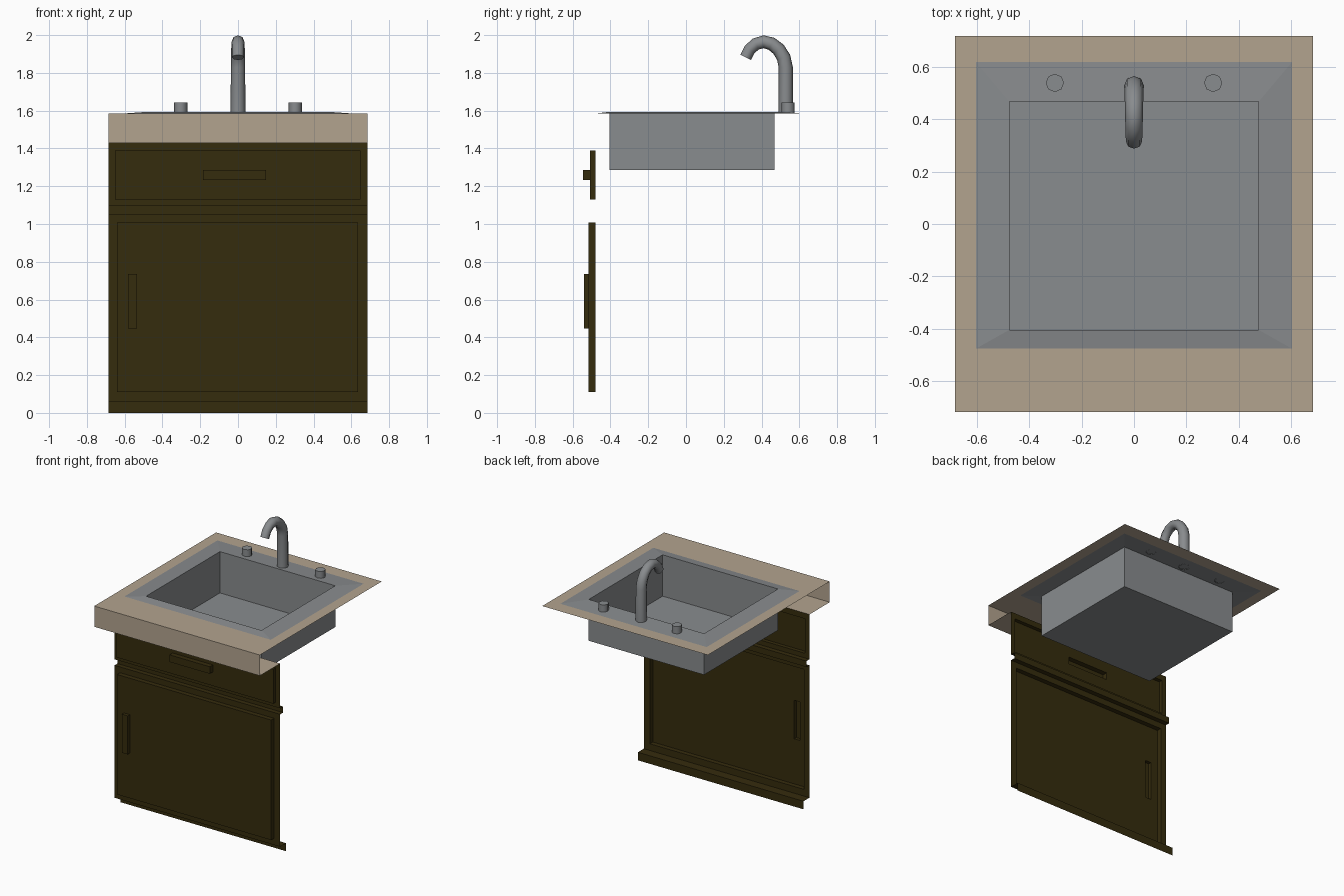
import bpy, bmesh, math
from mathutils import Vector

if "Cube" in bpy.data.objects:
    bpy.data.objects.remove(bpy.data.objects["Cube"])


def material(name, rgb):
    m = bpy.data.materials.new(name)
    m.diffuse_color = (*rgb, 1)
    m.use_nodes = True
    m.node_tree.nodes["Principled BSDF"].inputs["Base Color"].default_value = m.diffuse_color
    return m


WOOD = material("dark wood", (0.036, 0.025, 0.004))
STONE = material("beige counter", (0.45, 0.37, 0.275))
STEEL = material("brushed steel", (0.25, 0.262, 0.272))


def skin(bm, loops, closed=True, cap=False):
    """Bridge successive point loops with quads; optionally cap the last one."""
    rows = [[bm.verts.new(p) for p in loop] for loop in loops]
    n = len(rows[0])
    for a, b in zip(rows, rows[1:]):
        for i in range(n if closed else n - 1):
            j = (i + 1) % n
            bm.faces.new((a[i], a[j], b[j], b[i]))
    if cap:
        bm.faces.new(rows[-1])


def finish(name, bm, mat, smooth=False):
    bmesh.ops.remove_doubles(bm, verts=bm.verts, dist=0.0005)
    me = bpy.data.meshes.new(name)
    bm.to_mesh(me)
    bm.free()
    me.materials.append(mat)
    ob = bpy.data.objects.new(name, me)
    bpy.context.collection.objects.link(ob)
    if smooth:
        bpy.ops.object.select_all(action='DESELECT')
        ob.select_set(True)
        bpy.context.view_layer.objects.active = ob
        bpy.ops.object.shade_smooth_by_angle(angle=math.radians(50))
    return ob


def rect_front(x0, x1, z0, z1, y):
    return [(x0, y, z0), (x1, y, z0), (x1, y, z1), (x0, y, z1)]


def rect_top(x0, x1, y0, y1, z):
    return [(x0, y0, z), (x1, y0, z), (x1, y1, z), (x0, y1, z)]


def strip(bm, profile):
    """Open (y, z) profile drawn out across the cabinet width."""
    skin(bm, [[(-W, y, z), (W, y, z)] for y, z in profile], closed=False)


def ring(centre, r, tangent=(0, 0, 1), sides=8):
    t = Vector(tangent).normalized()
    n = Vector((0, t.z, -t.y))
    return [Vector(centre) + r * (math.cos(a) * Vector((1, 0, 0)) + math.sin(a) * n)
            for a in (2 * math.pi * i / sides for i in range(sides))]


W, D, FRONT = 0.685, 0.72, -0.48
TOP, UNDER, RIM = 1.585, 1.43, 1.594


def pressed_panel(name, frame, panel, handle, y_panel, y_handle):
    """Face frame with a raised panel and a raised handle, hollow behind."""
    bm = bmesh.new()
    skin(bm, [rect_front(*frame, FRONT), rect_front(*panel, FRONT),
              rect_front(*panel, y_panel), rect_front(*handle, y_panel),
              rect_front(*handle, y_handle)], cap=True)
    finish(name, bm, WOOD)


# cabinet front: door and drawer
pressed_panel("door_front", (-W, W, 0.06, 1.05), (-0.64, 0.635, 0.11, 1.007),
              (-0.583, -0.534, 0.447, 0.735), -0.515, -0.54)
pressed_panel("drawer_front", (-W, W, 1.095, UNDER), (-0.65, 0.648, 1.13, 1.388),
              (-0.185, 0.148, 1.234, 1.287), -0.508, -0.545)

# recessed toe kick and the groove between door and drawer
bm = bmesh.new()
strip(bm, [(-0.41, 0), (-0.41, 0.06), (FRONT, 0.06)])
finish("toe_kick", bm, WOOD)
bm = bmesh.new()
strip(bm, [(FRONT, 1.05), (-0.445, 1.05), (-0.445, 1.095), (FRONT, 1.095)])
finish("rail_groove", bm, WOOD)

# countertop with sink cutout, front apron and overhang underside
HOLE = (-0.605, 0.605, -0.477, 0.62)
bm = bmesh.new()
skin(bm, [rect_top(-W, W, -D, D, TOP), rect_top(*HOLE, TOP)])
strip(bm, [(FRONT, UNDER), (-D, UNDER), (-D, TOP)])
finish("countertop", bm, STONE)

# sink: gently raised rim and square basin
BASIN = (-0.477, 0.477, -0.405, 0.468)
bm = bmesh.new()
skin(bm, [rect_top(*HOLE, TOP), rect_top(*BASIN, RIM), rect_top(*BASIN, 1.285)], cap=True)
finish("sink_basin", bm, STEEL)

# tap knobs
for side, x in (("left", -0.303), ("right", 0.303)):
    bm = bmesh.new()
    skin(bm, [ring((x, 0.54, z), 0.035) for z in (1.588, 1.642)], cap=True)
    finish(side + "_tap_knob", bm, STEEL, smooth=True)

# gooseneck faucet: riser then a bent arc, tapering to the spout
path = [(0.528, 1.588, 0.039), (0.528, 1.83, 0.038), (0.517, 1.882, 0.037),
        (0.49, 1.925, 0.036), (0.453, 1.954, 0.035), (0.412, 1.965, 0.034),
        (0.37, 1.953, 0.033), (0.338, 1.925, 0.032), (0.316, 1.882, 0.031)]
pts = [Vector((0, y, z)) for y, z, r in path]
loops = []
for i, p in enumerate(pts):
    t = pts[min(i + 1, len(pts) - 1)] - pts[max(i - 1, 0)]
    if i < 2:
        t = Vector((0, 0, 1))
    loops.append(ring(p, path[i][2], t))
bm = bmesh.new()
skin(bm, loops, cap=True)
finish("faucet", bm, STEEL, smooth=True)
